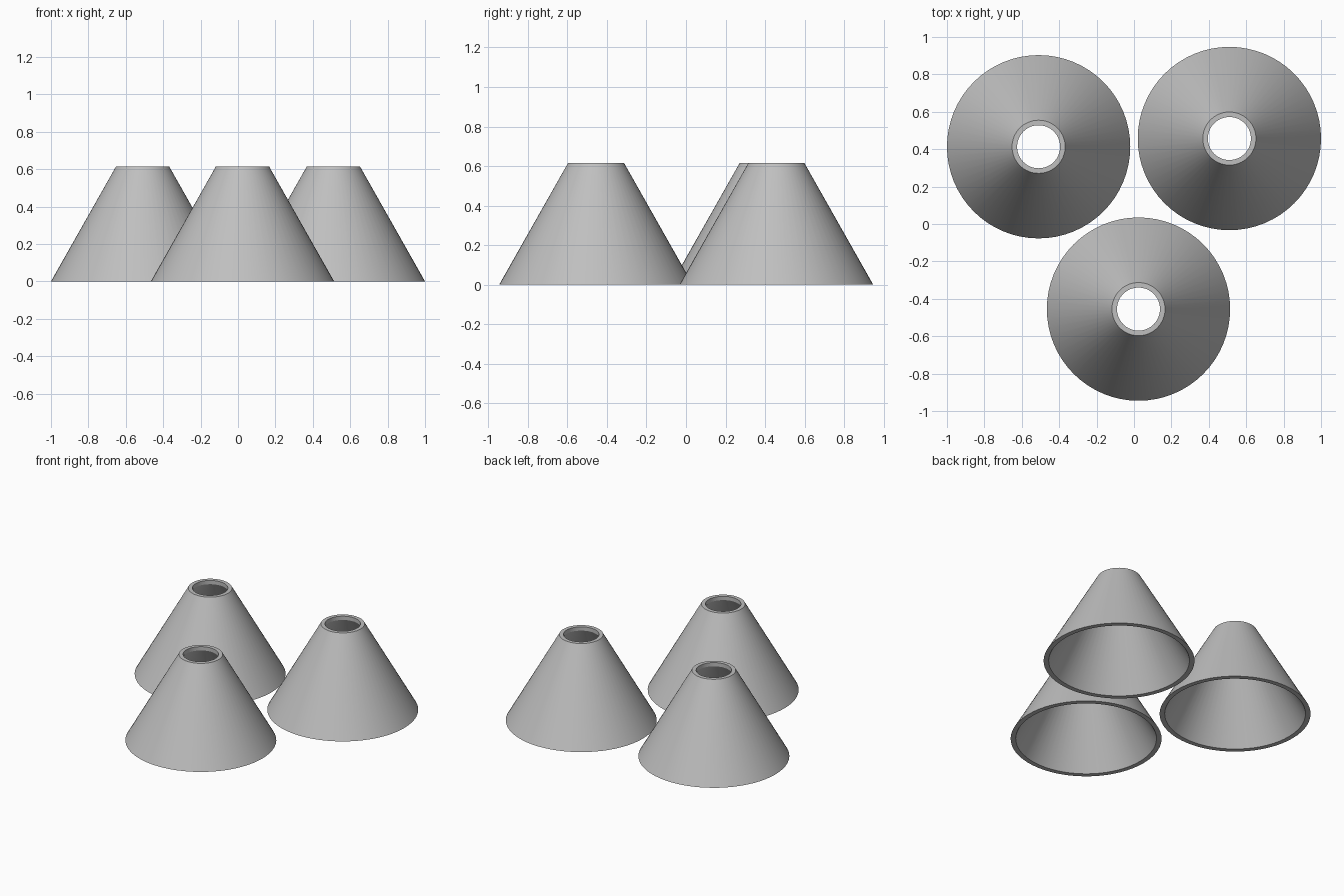
import bpy, bmesh, math

if "Cube" in bpy.data.objects:
    bpy.data.objects.remove(bpy.data.objects["Cube"])

SEGMENTS = 64

grey = bpy.data.materials.new("light_grey")
grey.diffuse_color = (0.52, 0.52, 0.52, 1)
grey.use_nodes = True
grey.node_tree.nodes["Principled BSDF"].inputs["Base Color"].default_value = grey.diffuse_color

# Closed wall section (radius, height): outer slope, top rim, short straight lip, inner slope
PROFILE = [(0.49, 0.0), (0.142, 0.615), (0.115, 0.615), (0.115, 0.588), (0.457, 0.0)]


def hollow_cone(name, x, y):
    """Spin the wall section around a vertical axis into an open, hollow cone."""
    bm = bmesh.new()
    rings = []
    for i in range(SEGMENTS):
        a = 2 * math.pi * i / SEGMENTS
        rings.append([bm.verts.new((r * math.cos(a), r * math.sin(a), z)) for r, z in PROFILE])
    n = len(PROFILE)
    for i in range(SEGMENTS):
        here, there = rings[i], rings[(i + 1) % SEGMENTS]
        for j in range(n):
            k = (j + 1) % n
            bm.faces.new((here[j], there[j], there[k], here[k]))
    bmesh.ops.recalc_face_normals(bm, faces=bm.faces)
    mesh = bpy.data.meshes.new(name)
    bm.to_mesh(mesh)
    bm.free()
    mesh.materials.append(grey)
    obj = bpy.data.objects.new(name, mesh)
    obj.location = (x, y, 0)
    bpy.context.collection.objects.link(obj)
    # Smooth walls, crisp rims
    bpy.ops.object.select_all(action='DESELECT')
    obj.select_set(True)
    bpy.context.view_layer.objects.active = obj
    bpy.ops.object.shade_smooth_by_angle(angle=math.radians(20))


# Three identical cones standing in a loose triangle
hollow_cone("left_cone", -0.51, 0.413)
hollow_cone("right_cone", 0.51, 0.457)
hollow_cone("front_cone", 0.024, -0.455)
